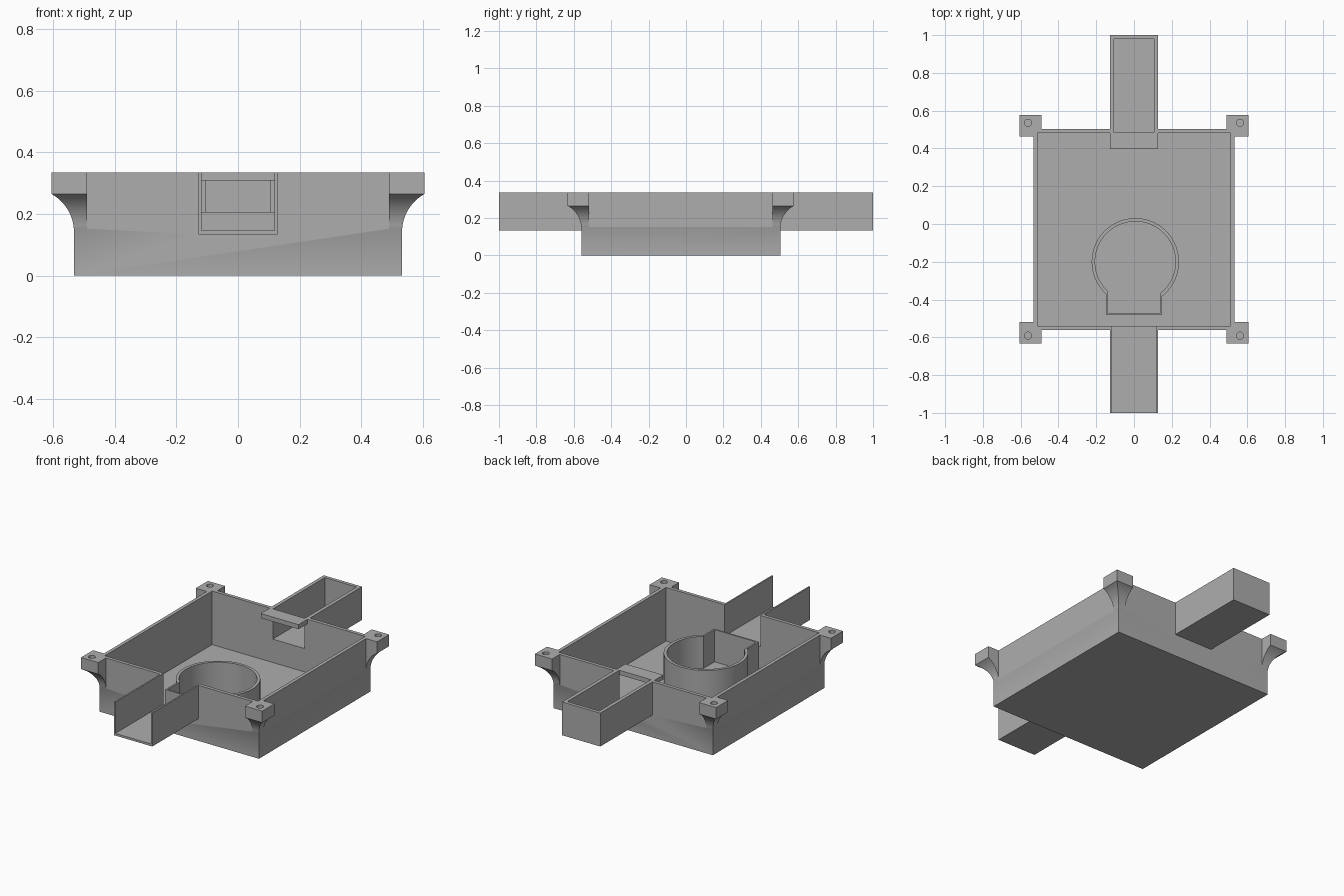
import bpy, bmesh
from math import asin, cos, sin, sqrt, pi, radians

if "Cube" in bpy.data.objects:
    bpy.data.objects.remove(bpy.data.objects["Cube"], do_unlink=True)

grey = bpy.data.materials.new("mid_grey")
grey.use_nodes = True
COLOUR = (0.42, 0.42, 0.42, 1)
grey.diffuse_color = COLOUR
grey.node_tree.nodes["Principled BSDF"].inputs["Base Color"].default_value = COLOUR

TOP = 0.335          # rim height
HALF = 0.532         # half width of the tray
MID_Y = -0.028       # tray centre along y
WALL = 0.021


def finish(bm, name):
    bmesh.ops.recalc_face_normals(bm, faces=bm.faces)
    mesh = bpy.data.meshes.new(name)
    bm.to_mesh(mesh)
    bm.free()
    mesh.materials.append(grey)
    ob = bpy.data.objects.new(name, mesh)
    bpy.context.collection.objects.link(ob)
    return ob


def loft(name, rings):
    """Closed solid through a stack of point rings."""
    bm = bmesh.new()
    loops = [[bm.verts.new(p) for p in ring] for ring in rings]
    n = len(loops[0])
    for a, b in zip(loops, loops[1:]):
        for i in range(n):
            j = (i + 1) % n
            bm.faces.new((a[i], a[j], b[j], b[i]))
    bm.faces.new(loops[0])
    bm.faces.new(loops[-1])
    return finish(bm, name)


def rect(x0, x1, y0, y1, z):
    return [(x0, y0, z), (x1, y0, z), (x1, y1, z), (x0, y1, z)]


def box(name, x0, x1, y0, y1, z0, z1):
    return loft(name, [rect(x0, x1, y0, y1, z) for z in (z0, z1)])


def combine(target, tool, operation):
    """Apply an exact boolean and discard the tool."""
    mod = target.modifiers.new(operation, 'BOOLEAN')
    mod.operation, mod.object, mod.solver = operation, tool, 'EXACT'
    graph = bpy.context.evaluated_depsgraph_get()
    mesh = bpy.data.meshes.new_from_object(target.evaluated_get(graph))
    target.modifiers.clear()
    target.data = mesh
    bpy.data.objects.remove(tool, do_unlink=True)


def smooth(ob):
    bpy.ops.object.select_all(action='DESELECT')
    ob.select_set(True)
    bpy.context.view_layer.objects.active = ob
    bpy.ops.object.shade_smooth_by_angle(angle=radians(30))


# Tray shell with both channels
tray = box("tray", -HALF, HALF, MID_Y - HALF, MID_Y + HALF, 0, TOP)
combine(tray, box("front_channel", -0.128, 0.128, -1, -0.55, 0.134, TOP), 'UNION')
combine(tray, box("back_channel", -0.128, 0.128, 0.495, 1, 0.134, TOP), 'UNION')

# Corner lugs flaring out over a concave fillet
RADIUS, REACH, LUG_Z, INNER = 0.14, 0.073, 0.265, 0.49
sweep = asin(sqrt(1 - (1 - REACH / RADIUS) ** 2))
start_z = LUG_Z - RADIUS * sin(sweep)
levels = [(-0.005, start_z)]
for k in range(1, 15):
    a = sweep * k / 14
    levels.append((RADIUS * (1 - cos(a)), start_z + RADIUS * sin(a)))
levels.append((REACH, TOP))
corners = [(sx, sy) for sx in (-1, 1) for sy in (-1, 1)]
for sx, sy in corners:
    rings = [rect(sx * INNER, sx * (HALF + out), MID_Y + sy * INNER,
                  MID_Y + sy * (HALF + out), z) for out, z in levels]
    combine(tray, loft("lug", rings), 'UNION')

# Hollow out the tray and the channels
inside = HALF - WALL
combine(tray, box("cavity", -inside, inside, MID_Y - inside, MID_Y + inside,
                  0.012, 0.5), 'DIFFERENCE')
combine(tray, box("front_slot", -0.119, 0.119, -1.1, -0.5, 0.147, 0.5), 'DIFFERENCE')
combine(tray, box("back_slot", -0.106, 0.106, 0.4, 0.979, 0.153, 0.5), 'DIFFERENCE')

# Screw holes in the lugs
for sx, sy in corners:
    cx, cy = sx * 0.561, MID_Y + sy * 0.563
    circle = [(cx + 0.019 * cos(2 * pi * i / 24), cy + 0.019 * sin(2 * pi * i / 24))
              for i in range(24)]
    hole = loft("hole", [[(x, y, z) for x, y in circle] for z in (0.27, 0.4)])
    combine(tray, hole, 'DIFFERENCE')
smooth(tray)

# Bridge plate in front of the back opening
box("bridge_plate", -0.126, 0.126, 0.397, 0.485, 0.308, TOP)


# Keyhole-shaped pocket wall standing on the floor
def keyhole(radius, half_neck, end_y, steps=64):
    cx, cy = 0.007, -0.2
    a0 = -pi / 2 + asin((half_neck - cx) / radius)
    a1 = 1.5 * pi - asin((half_neck + cx) / radius)
    pts = [(cx + radius * cos(a0 + (a1 - a0) * i / steps),
            cy + radius * sin(a0 + (a1 - a0) * i / steps)) for i in range(steps + 1)]
    return pts + [(-half_neck, end_y), (half_neck, end_y)]


bm = bmesh.new()
outer, inner = keyhole(0.231, 0.149, -0.481), keyhole(0.213, 0.139, -0.471)
sections = [[bm.verts.new((x, y, z)) for x, y in pts]
            for pts, z in ((outer, 0.006), (outer, 0.206), (inner, 0.206), (inner, 0.006))]
count = len(outer)
for s in range(4):
    a, b = sections[s], sections[(s + 1) % 4]
    for i in range(count):
        j = (i + 1) % count
        bm.faces.new((a[i], a[j], b[j], b[i]))
smooth(finish(bm, "keyhole_wall"))
